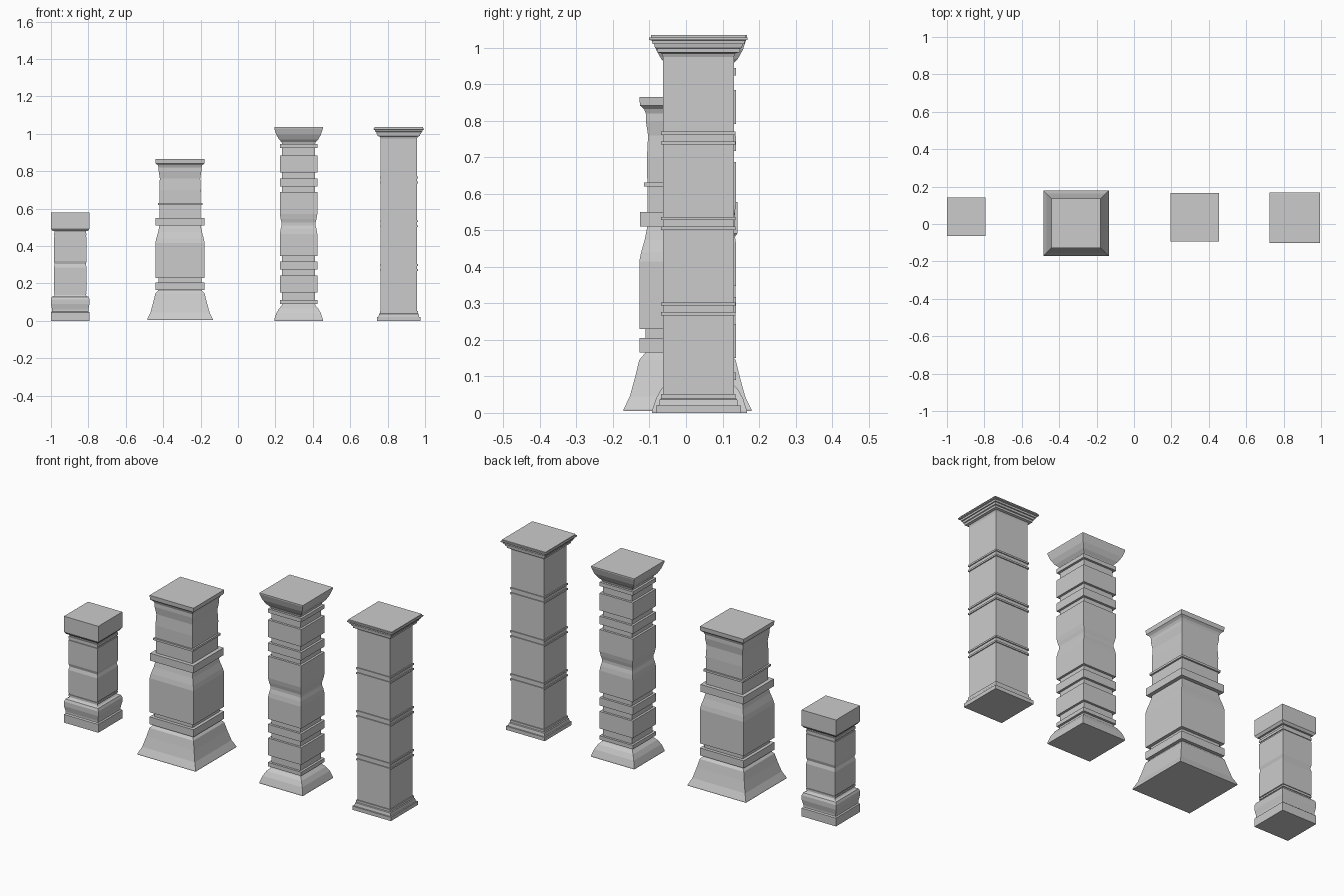
import bpy, bmesh


def pillar(name, x, y, profile):
    """Stack square rings given as (half width, height) and cap both ends."""
    bm = bmesh.new()
    rings = []
    for h, z in profile:
        rings.append([bm.verts.new((sx * h, sy * h, z))
                      for sx, sy in ((-1, -1), (1, -1), (1, 1), (-1, 1))])
    for a, b in zip(rings, rings[1:]):
        for i in range(4):
            j = (i + 1) % 4
            bm.faces.new((a[i], a[j], b[j], b[i]))
    bm.faces.new(rings[0][::-1])
    bm.faces.new(rings[-1])
    mesh = bpy.data.meshes.new(name)
    bm.to_mesh(mesh)
    bm.free()
    ob = bpy.data.objects.new(name, mesh)
    ob.location = (x, y, 0)
    bpy.context.collection.objects.link(ob)
    return ob


def bands(core, blocks):
    """Profile points for square blocks (half, low, high) on a slimmer core."""
    pts = []
    for h, lo, hi in blocks:
        pts += [(core, lo), (h, lo), (h, hi), (core, hi)]
    return pts


# Short pillar: notched base, waisted shaft, block cap
pillar("short_pillar", -0.897, 0.038, [
    (.103, 0), (.103, .045), (.097, .05), (.097, .06), (.103, .09),
    (.103, .115), (.098, .128), (.088, .132), (.084, .138), (.084, .143),
    (.088, .143), (.088, .152), (.084, .152), (.084, .157), (.088, .157),
    (.088, .285), (.083, .303), (.088, .32), (.088, .447), (.084, .447),
    (.084, .455), (.088, .455), (.088, .468), (.084, .468), (.084, .48),
    (.094, .48), (.103, .492), (.103, .578)])

# Wide pillar: flared foot, swelling lower shaft, recessed upper shaft
pillar("flared_pillar", -0.31, 0.004, [
    (.175, .005), (.175, .01), (.158, .045), (.143, .10), (.132, .145),
    *bands(.115, [(.132, .165, .205)]),
    (.115, .23), (.132, .23), (.132, .415), (.127, .44), (.117, .475),
    (.110, .51), (.130, .51), (.130, .55), (.110, .55),
    *bands(.110, [(.119, .62, .631)]),
    (.111, .70), (.108, .76), (.114, .80), (.114, .82), (.119, .832),
    (.130, .842), (.132, .865)])

# Tall banded pillar: upper half mirrors the lower half about mid height
lower = [(.130, 0), (.130, .006), (.119, .04), (.105, .065), (.091, .08), (.088, .09),
         *bands(.088, [(.1, .09, .111), (.1, .15, .243), (.1, .275, .318)]),
         (.088, .347), (.1, .347), (.1, .465), (.096, .49), (.091, .51)]
pillar("banded_pillar", 0.324, 0.037,
       lower + [(h, 1.035 - z) for h, z in reversed(lower)])

# Tall slim pillar: stepped foot, double rings, stepped cornice
rings = [(.102, z + d, z + d + .009) for z in (.267, .501, .735) for d in (0, .027)]
pillar("ringed_pillar", 0.86, 0.034, [
    (.116, 0), (.116, .02), (.109, .02), (.106, .037), (.102, .04), (.102, .052),
    *bands(.097, [(.097, .052, .06)] + rings),
    (.097, .975), (.101, .985), (.113, .988), (.114, .998), (.119, 1.0),
    (.121, 1.01), (.126, 1.011), (.127, 1.02), (.135, 1.022), (.135, 1.028),
    (.130, 1.029), (.130, 1.035)])
